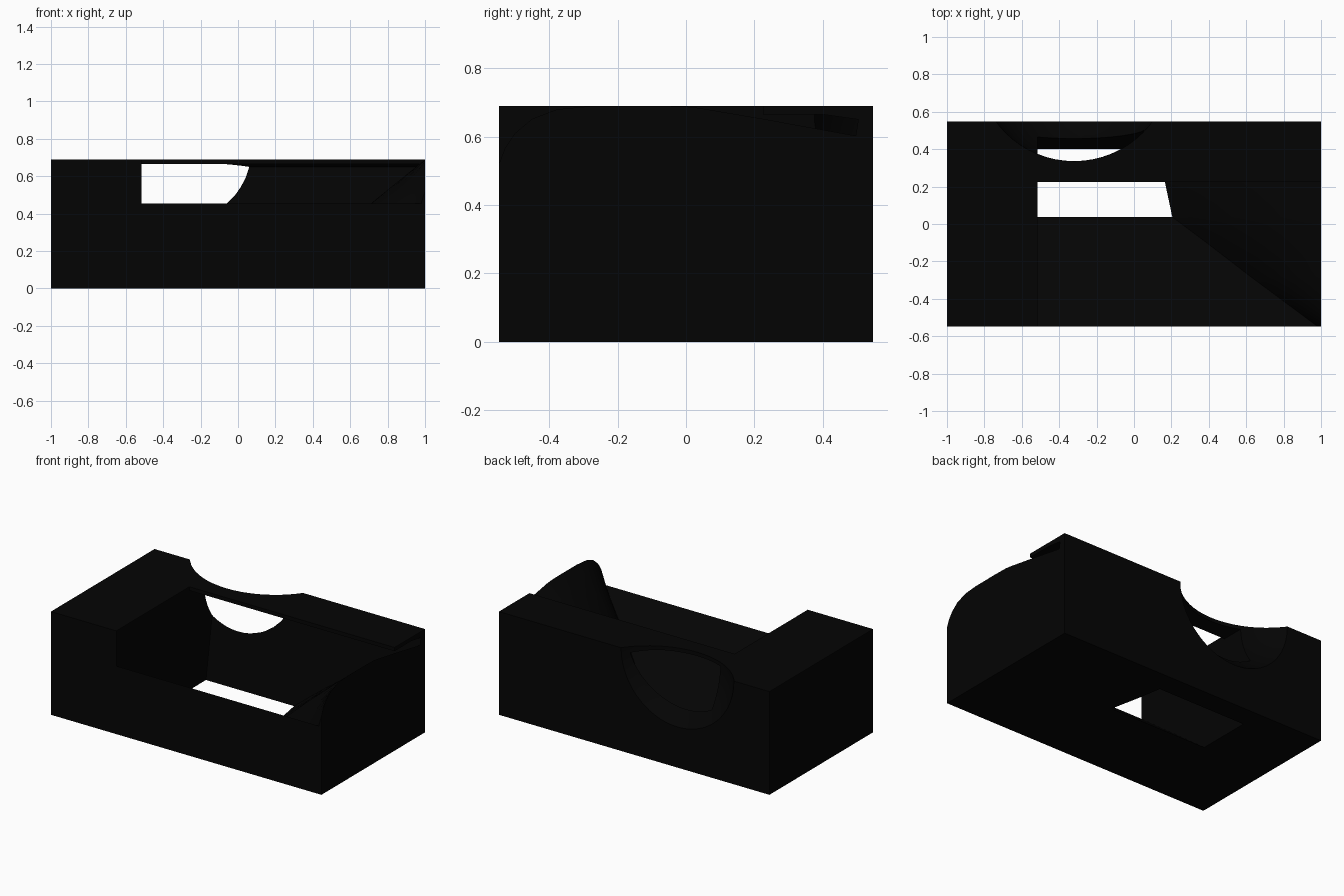
import bpy, bmesh

if "Cube" in bpy.data.objects:
    bpy.data.objects.remove(bpy.data.objects["Cube"])

mat = bpy.data.materials.new("near_black")
mat.diffuse_color = (0.0012, 0.0012, 0.0012, 1)
mat.use_nodes = True
mat.node_tree.nodes["Principled BSDF"].inputs["Base Color"].default_value = mat.diffuse_color


def make(name, bm):
    bmesh.ops.recalc_face_normals(bm, faces=bm.faces[:])
    me = bpy.data.meshes.new(name)
    bm.to_mesh(me)
    bm.free()
    ob = bpy.data.objects.new(name, me)
    bpy.context.collection.objects.link(ob)
    me.materials.append(mat)
    return ob


def loft(name, rings):
    """Closed solid through matching cross-sections."""
    bm = bmesh.new()
    rows = [[bm.verts.new(p) for p in ring] for ring in rings]
    n = len(rows[0])
    for a, b in zip(rows, rows[1:]):
        for i in range(n):
            j = (i + 1) % n
            bm.faces.new((a[i], a[j], b[j], b[i]))
    bm.faces.new(rows[0])
    bm.faces.new(rows[-1][::-1])
    return make(name, bm)


def prism_x(name, yz, x0, x1):
    return loft(name, [[(x, y, z) for y, z in yz] for x in (x0, x1)])


def prism_z(name, xy, z0, z1):
    return loft(name, [[(x, y, z) for x, y in xy] for z in (z0, z1)])


# Main block
F, B, H = -0.547, 0.547, 0.69
body = prism_z("body", [(-1, F), (1, F), (1, B), (-1, B)], 0, H)


def chute_z(y):
    """Front slope: falls from the front lip to the bottom opening."""
    return 0.455 * (0.037 - y) / (0.037 - F)


# Cutters: hopper with sloping front and rear walls under a thin roof, rear scoop
hopper = prism_x("hopper_cutter", [(-0.7, chute_z(-0.7)), (0.165, chute_z(0.165)),
                                   (0.384, -0.1), (0.504, 0.65), (0.40, 0.665),
                                   (0.225, 0.665), (0.225, 0.9), (-0.7, 0.9)],
                 -0.517, 1.2)
bm = bmesh.new()
bmesh.ops.create_uvsphere(bm, u_segments=64, v_segments=32, radius=0.518)
for v in bm.verts:
    v.co.x -= 0.32
    v.co.y += 0.853
    v.co.z += 0.689
scoop = make("scoop_cutter", bm)

cutters = [hopper, scoop]
for c in cutters:
    c.hide_render = True
    m = body.modifiers.new(c.name, 'BOOLEAN')
    m.operation = 'DIFFERENCE'
    m.solver = 'EXACT'
    m.object = c
dg = bpy.context.evaluated_depsgraph_get()
cut = bpy.data.meshes.new_from_object(body.evaluated_get(dg))
body.modifiers.clear()
body.data = cut
for c in cutters:
    bpy.data.objects.remove(c)

# Right hopper wall: (y, foot x on the slope, crest height at x = 1)
stations = [(F, 0.98, 0.52), (-0.53, 0.957, 0.565), (-0.50, 0.917, 0.61),
            (-0.45, 0.85, 0.652), (-0.377, 0.752, 0.68), (-0.28, 0.622, 0.689),
            (-0.10, 0.388, 0.69), (0.0, 0.255, 0.688), (0.037, 0.205, 0.684),
            (0.225, 0.165, 0.652), (0.40, 0.135, 0.62), (0.51, 0.12, 0.60)]
rings = []
for y, x0, zt in stations:
    zf = max(chute_z(y), 0)
    ring = [(1, y, zf)]
    for i in range(9):
        t = i / 8
        ring.append((x0 + (1 - x0) * t, y, zf + (zt - zf) * (t + 0.12 * t * (1 - t))))
    rings.append(ring)
wall = loft("right_hopper_wall", rings)

for ob in (body, wall):
    bpy.ops.object.select_all(action='DESELECT')
    ob.select_set(True)
    bpy.context.view_layer.objects.active = ob
    bpy.ops.object.shade_smooth_by_angle(angle=0.5)
